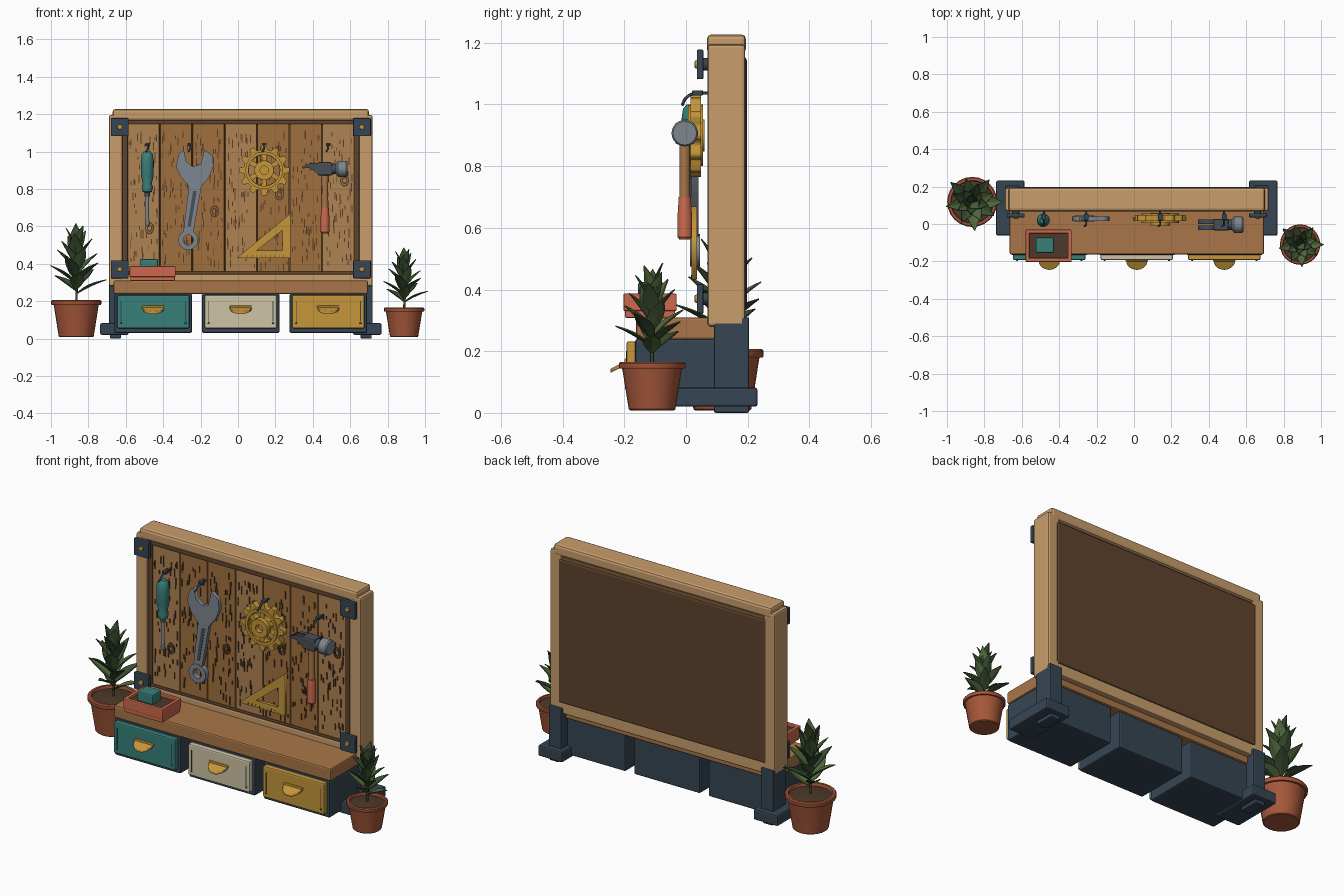
import bpy, bmesh, math, random
from mathutils import Vector, Matrix

if "Cube" in bpy.data.objects:
    bpy.data.objects.remove(bpy.data.objects["Cube"])
random.seed(4)
CX = 0.015  # centre line of the cabinet


def material(name, hexcol):
    c = [int(hexcol[i:i + 2], 16) / 255 for i in (0, 2, 4)]
    m = bpy.data.materials.new(name)
    m.diffuse_color = [((v + .055) / 1.055) ** 2.4 for v in c] + [1]
    m.use_nodes = True
    m.node_tree.nodes["Principled BSDF"].inputs["Base Color"].default_value = m.diffuse_color
    return m


M = {k: material(k, v) for k, v in dict(
    light_wood="c89d6c", bench_wood="a97648", plank_a="b08354", plank_b="a0703f", dark_wood="5f442d",
    grain="5a3d25", navy="364553", teal="37807a", cream="cfc4a6", brass="c4963a", coral="cc6a4c",
    clay="a5573a", soil="4d3829", leaf_a="4f683c", leaf_b="394d30", steel="7d868e", iron="474f57").items()}


def finish(name, bm, mat, bevel=0, smooth=False):
    bmesh.ops.recalc_face_normals(bm, faces=bm.faces)
    me = bpy.data.meshes.new(name)
    bm.to_mesh(me)
    bm.free()
    me.materials.append(M[mat])
    if smooth:
        for p in me.polygons:
            p.use_smooth = True
        me.set_sharp_from_angle(angle=math.radians(35))
    ob = bpy.data.objects.new(name, me)
    bpy.context.collection.objects.link(ob)
    if bevel:
        b = ob.modifiers.new("bevel", "BEVEL")
        b.width, b.segments = bevel, 2
    return ob


def add_box(bm, x0, x1, y0, y1, z0, z1):
    m = Matrix.Translation(((x0 + x1) / 2, (y0 + y1) / 2, (z0 + z1) / 2)) @ Matrix.Diagonal((x1 - x0, y1 - y0, z1 - z0, 1))
    bmesh.ops.create_cube(bm, size=1, matrix=m)


def box(name, x, y, z, mat, bevel=.006):
    bm = bmesh.new()
    add_box(bm, *x, *y, *z)
    return finish(name, bm, mat, bevel)


def lathe(name, pts, mat, loc, axis="Z", n=24, sy=1):
    """Spin (radius, height) points around an axis through loc."""
    bm = bmesh.new()
    rings = [[bm.verts.new((r * math.cos(math.tau * i / n), r * sy * math.sin(math.tau * i / n), h)) for i in range(n)] for r, h in pts]
    for a, b in zip(rings, rings[1:]):
        for i in range(n):
            bm.faces.new((a[i], a[(i + 1) % n], b[(i + 1) % n], b[i]))
    bm.faces.new(rings[0])
    bm.faces.new(rings[-1])
    rot = {"Z": Matrix(), "X": Matrix.Rotation(math.pi / 2, 4, "Y"), "Y": Matrix.Rotation(math.pi / 2, 4, "X")}[axis]
    bm.transform(Matrix.Translation(loc) @ rot)
    return finish(name, bm, mat, smooth=True)


def circle(x, z, r, n=24):
    return [(x + r * math.cos(math.tau * i / n), z + r * math.sin(math.tau * i / n)) for i in range(n)]


def plate(name, loops, y0, y1, mat):
    """Flat outline with holes in the xz plane, thickened from y0 to y1."""
    cu = bpy.data.curves.new(name, "CURVE")
    cu.dimensions, cu.fill_mode, cu.extrude = "2D", "BOTH", (y1 - y0) / 2
    for loop in loops:
        s = cu.splines.new("POLY")
        s.points.add(len(loop) - 1)
        for p, (x, z) in zip(s.points, loop):
            p.co = (x, z, 0, 1)
        s.use_cyclic_u = True
    ob = bpy.data.objects.new(name, cu)
    bpy.context.collection.objects.link(ob)
    ob.rotation_euler.x = math.pi / 2
    ob.location.y = (y0 + y1) / 2
    cu.materials.append(M[mat])
    return ob


def wire(name, pts, r, mat):
    cu = bpy.data.curves.new(name, "CURVE")
    cu.dimensions, cu.bevel_depth, cu.bevel_resolution, cu.use_fill_caps = "3D", r, 2, True
    s = cu.splines.new("POLY")
    s.points.add(len(pts) - 1)
    for p, co in zip(s.points, pts):
        p.co = (*co, 1)
    cu.materials.append(M[mat])
    ob = bpy.data.objects.new(name, cu)
    bpy.context.collection.objects.link(ob)


# board frame, legs, feet and corner brackets, mirrored about the centre line
for s, side in ((-1, "left"), (1, "right")):
    def sx(a, b):
        return sorted((CX + s * a, CX + s * b))
    box(side + "_post", sx(.633, .705), (.07, .192), (.28, 1.195), "light_wood", .01)
    box(side + "_trim", sx(.603, .635), (.073, .15), (.35, 1.165), "dark_wood")
    box(side + "_leg", sx(.625, .705), (.09, .205), (.03, .31), "navy")
    box(side + "_foot", sx(.60, .752), (-.062, .232), (.02, .082), "navy", .008)
    box(side + "_foot_pad", sx(.64, .70), (.09, .205), (0, .025), "navy")
    for z in (.37, 1.13):
        box(side + "_bracket", sx(.60, .695), (.035, .057), (z - .048, z + .048), "navy", .005)
        lathe(side + "_bracket_spacer", [(.02, 0), (.02, .03)], "navy", (CX + s * .647, .08, z), "Y", 12)
        lathe(side + "_bracket_screw", [(.014, 0), (.012, .007), (.006, .009)], "brass", (CX + s * .647, .036, z), "Y", 12)
box("top_beam", (-.67, .70), (.068, .194), (1.165, 1.227), "light_wood", .014)
box("bottom_rail", (-.65, .68), (.072, .19), (.275, .345), "light_wood", .008)
box("top_trim", (-.60, .63), (.073, .15), (1.145, 1.168), "dark_wood")
box("bottom_trim", (-.60, .63), (.073, .15), (.342, .36), "dark_wood")
box("back_panel", (-.637, .667), (.10, .197), (.335, 1.155), "dark_wood", .012)

# planks with grain dashes and knots
grain = bmesh.new()
for i in range(7):
    x0 = -.592 + i * .1736
    box("plank_%d" % (i + 1), (x0 + .002, x0 + .1716), (.076, .11), (.358, 1.148), "plank_a" if i % 3 == 0 else "plank_b", .004)
    for k in range(60):
        x, z, h = x0 + random.uniform(.012, .16), random.uniform(.38, 1.10), random.uniform(.008, .024)
        add_box(grain, x - .0025, x + .0025, .0715, .08, z - h, z + h)
finish("wood_grain", grain, "grain")
for x, z in ((-.473, .59), (-.125, .68), (.222, .77), (.57, .845)):
    for r, y in ((.033, .0725), (.02, .0705)):
        ring = lambda q: [(x + (u - x) * .75, v) for u, v in circle(x, z, q, 16)]
        plate("plank_knot", [ring(r), ring(r - .008)], y, .08, "grain")

# bench top and drawers
box("bench_top", (-.665, .695), (-.162, .16), (.238, .31), "bench_wood", .008)
for i, col in enumerate(("teal", "cream", "brass")):
    x = -.453 + i * .468
    box("drawer_case", (x - .207, x + .207), (-.165, .15), (.03, .24), "navy", .008)
    box("drawer_front", (x - .193, x + .193), (-.193, -.16), (.055, .232), col, .007)
    box("handle_plate", (x - .06, x + .06), (-.2, -.19), (.158, .176), "brass", .004)
    bm = bmesh.new()  # cup pull: a half disc sloping down to the front
    arc = [Vector((x + .057 * math.cos(a), -.195 - .05 * math.sin(a), .168 - .025 * math.sin(a))) for a in [math.pi * k / 14 for k in range(15)]]
    f = bm.faces.new([bm.verts.new(v) for v in arc])
    ext = bmesh.ops.extrude_face_region(bm, geom=[f])
    bmesh.ops.translate(bm, verts=[v for v in ext["geom"] if isinstance(v, bmesh.types.BMVert)], vec=(0, 0, -.013))
    finish("drawer_pull", bm, "brass", .003)
    for dx in (-.172, .172):
        box("drawer_strip", (x + dx - .002, x + dx + .002), (-.195, -.19), (.09, .2), "navy", 0)
        lathe("drawer_rivet", [(.006, 0), (.004, .005)], "navy", (x + dx, -.192, .082), "Y", 8)

# tray with a small box on the bench
box("tray_base", (-.575, -.338), (-.198, -.035), (.308, .36), "coral", .005)
for x, y in (((-.58, -.333), (-.203, -.183)), ((-.58, -.333), (-.05, -.03)), ((-.58, -.56), (-.203, -.03)), ((-.353, -.333), (-.203, -.03))):
    box("tray_rim", x, y, (.33, .387), "coral", .005)
box("tray_filling", (-.57, -.343), (-.19, -.04), (.34, .372), "soil", 0)
box("small_box", (-.525, -.427), (-.155, -.073), (.365, .425), "teal", .008)

# hooks
for x in (-.482, -.255, .14, .482):
    wire("hook", [(x, .09, 1.037), (x, .03, 1.037), (x, .01, 1.03), (x, -.004, 1.017), (x - .01, -.012, .998)], .005, "navy")
    box("hook_block", (x - .012, x + .012), (.02, .055), (1.029, 1.046), "navy", .003)

# screwdriver
lathe("screwdriver_handle", [(.012, .78), (.025, .785), (.03, .81), (.024, .83), (.034, .87), (.035, .95), (.03, .985), (.018, 1.0)],
      "teal", (-.485, .02, 0), n=16)
lathe("screwdriver_shaft", [(.014, .76), (.014, .79)], "iron", (-.485, .02, 0), n=12)
lathe("screwdriver_blade", [(.005, .60), (.013, .615), (.009, .65), (.009, .78)], "steel", (-.485, .02, 0), n=12, sy=.8)

# wrench
plate("wrench_body", [[(-.318, .984), (-.29, 1.01), (-.277, .947), (-.243, .92), (-.2, .932), (-.18, 1.01), (-.136, .979), (-.131, .92),
                       (-.155, .861), (-.195, .815), (-.238, .572), (-.292, .572), (-.263, .815), (-.307, .866), (-.332, .92)]], .017, .041, "steel")
plate("wrench_groove", [[(-.24, .79), (-.22, .79), (-.253, .60), (-.27, .60)]], .0145, .02, "iron")
plate("wrench_ring", [circle(-.266, .527, .053), circle(-.266, .527, .027)], .013, .045, "steel")

# gear: teeth outline, six windows and a hub
gx, gz = .14, .90
pol = lambda r, a: (gx + r * math.cos(a), gz + r * math.sin(a))
teeth = [pol(r, math.tau * (k + d) / 12) for k in range(12) for r, d in ((.11, -.32), (.135, -.18), (.135, .18), (.11, .32))]
windows = [[pol(.082, a + d) for d in (-.36, -.12, .12, .36)] + [pol(.055, a + d) for d in (.3, -.3)] for a in [math.tau * k / 6 for k in range(6)]]
plate("gear_wheel", [teeth] + windows, .015, .048, "brass")
plate("gear_rim", [circle(gx, gz, .1, 32), circle(gx, gz, .084, 32)], .006, .055, "brass")
plate("gear_hub", [circle(gx, gz, .052), circle(gx, gz, .022)], -.012, .06, "brass")

# set square
plate("set_square", [[(-.005, .432), (.282, .432), (.282, .67)], [(.10, .47), (.238, .47), (.238, .58)]], .018, .036, "brass")
for k in range(9):
    box("set_square_mark", (.05 + k * .024, .053 + k * .024), (.016, .02), (.435, .447), "grain", 0)

# hammer
hx, hy, hz = .465, -.004, .907
lathe("hammer_handle", [(.018, .68), (.017, .80), (.019, .93)], "bench_wood", (hx, hy, 0), n=14)
lathe("hammer_grip", [(.018, .562), (.024, .57), (.024, .64), (.02, .70)], "coral", (hx, hy, 0), n=14)
box("hammer_body", (.425, .505), (hy - .032, hy + .032), (hz - .036, hz + .036), "iron", .01)
lathe("hammer_neck", [(.03, .50), (.026, .53)], "iron", (0, hy, hz), "X", 16)
lathe("hammer_face", [(.03, .525), (.043, .535), (.043, .578), (.038, .585)], "steel", (0, hy, hz), "X", 24)
for y in (hy - .027, hy + .005):
    plate("hammer_claw", [[(.43, .94), (.385, .937), (.342, .918), (.345, .91), (.385, .912), (.43, .878)]], y, y + .022, "iron")


# potted plants
def leaf(bm, base, yaw, tilt, length, width):
    n, rows = 7, []
    m = Matrix.Translation(base) @ Matrix.Rotation(yaw, 4, "Z") @ Matrix.Rotation(tilt, 4, "Y")
    for i in range(n + 1):
        t = i / n
        w = width / 2 * max(math.sin(math.pi * t ** .85), .04)
        bend = .12 * length * t * t
        rows.append([bm.verts.new(m @ Vector((bend - f * .3 * w, s * w, t * length))) for s, f in ((-1, 1), (0, 0), (1, 1))])
    for a, b in zip(rows, rows[1:]):
        for k in (0, 1):
            bm.faces.new((a[k], a[k + 1], b[k + 1], b[k]))


def plant(side, x, y, r, h, top):
    lathe(side + "_pot", [(r * .66, .008), (r * .7, .012), (r * .88, h * .8), (r * .9, h * .87), (r * .98, h * .87), (r, h * .9), (r, h * .97),
                          (r * .96, h), (r * .86, h), (r * .82, h * .88)], "clay", (x, y, 0))
    lathe(side + "_soil", [(r * .8, h * .8), (r * .86, h * .92), (r * .3, h * .97)], "soil", (x, y, 0))
    s = top - h
    wire(side + "_stem", [(x, y, h * .9), (x + .006, y, h + s * .35), (x, y, h + s * .7)], .006, "leaf_b")
    for part in (0, 1):
        bm = bmesh.new()
        for k in range(part, 20, 2):
            t = k / 19
            L = s * (.43 - .04 * t)
            leaf(bm, (x, y, h + s * (.08 + .53 * t)), k * 2.4, math.radians(58 - 50 * t), L, L * .42)
        ob = finish(side + "_leaves", bm, ("leaf_a", "leaf_b")[part])
        ob.modifiers.new("thickness", "SOLIDIFY").thickness = .004


plant("left", -.865, .118, .134, .207, .62)
plant("right", .888, -.11, .108, .165, .49)
